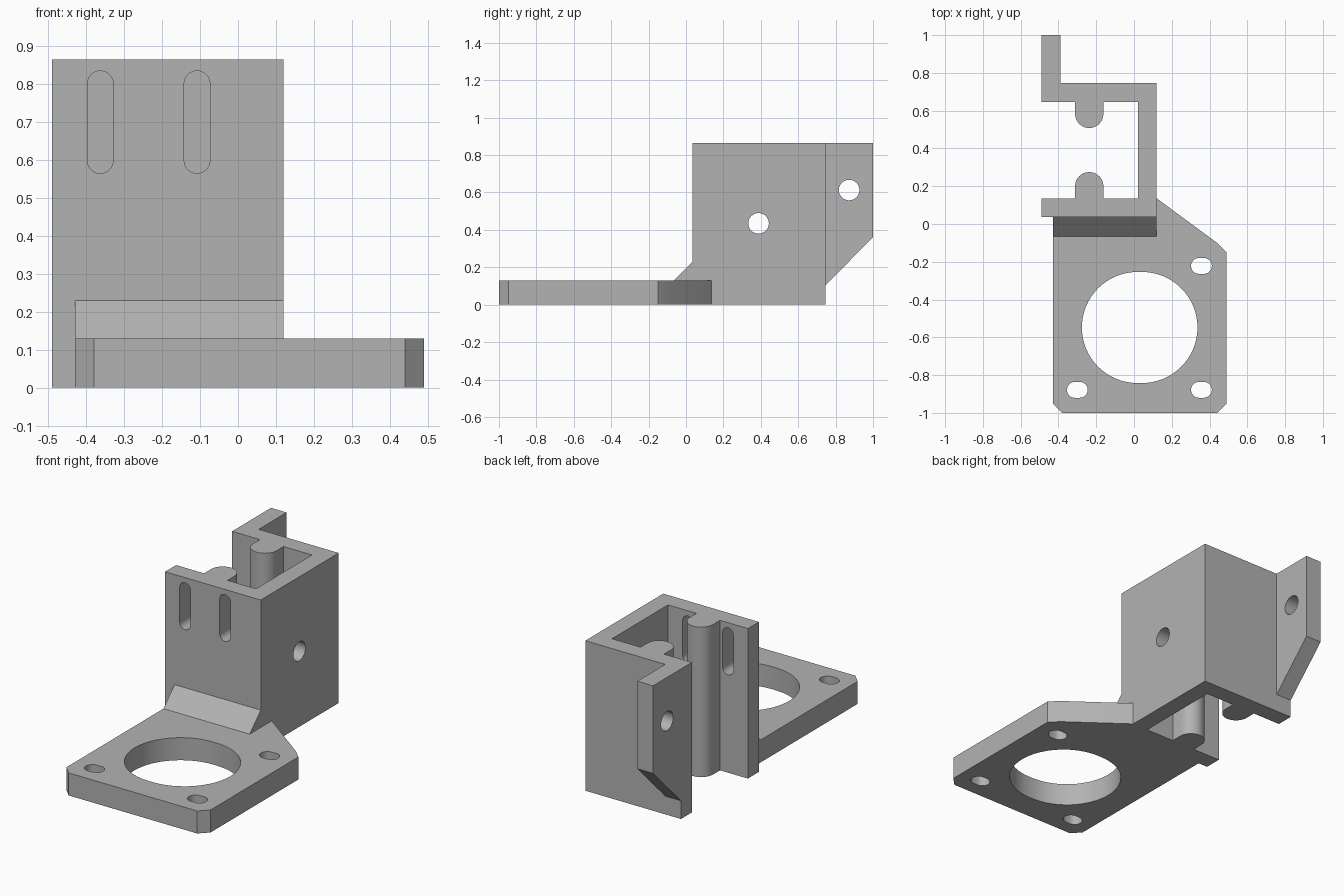
import bpy, bmesh, math
from mathutils import Vector

old = bpy.data.objects.get("Cube")
if old:
    bpy.data.objects.remove(old, do_unlink=True)

grey = bpy.data.materials.new("plain grey")
grey.use_nodes = True
COLOUR = (0.45, 0.45, 0.45, 1)
grey.diffuse_color = COLOUR
grey.node_tree.nodes["Principled BSDF"].inputs["Base Color"].default_value = COLOUR

# Maps (u, v, depth) to world for each extrusion axis
AXES = {
    "x": lambda u, v, d: Vector((d, u, v)),
    "y": lambda u, v, d: Vector((u, d, v)),
    "z": lambda u, v, d: Vector((u, v, d)),
}


def prism(name, profile, axis, start, end):
    """Extrude a closed 2D profile along an axis."""
    place = AXES[axis]
    bm = bmesh.new()
    face = bm.faces.new([bm.verts.new(place(u, v, start)) for u, v in profile])
    grown = bmesh.ops.extrude_face_region(bm, geom=[face])["geom"]
    verts = [e for e in grown if isinstance(e, bmesh.types.BMVert)]
    bmesh.ops.translate(bm, verts=verts, vec=place(0, 0, end - start))
    bmesh.ops.recalc_face_normals(bm, faces=bm.faces)
    mesh = bpy.data.meshes.new(name)
    bm.to_mesh(mesh)
    bm.free()
    mesh.materials.append(grey)
    ob = bpy.data.objects.new(name, mesh)
    bpy.context.collection.objects.link(ob)
    return ob


def arc(u, v, r, start, end, steps=16):
    return [(u + r * math.cos(math.radians(start + (end - start) * i / steps)),
             v + r * math.sin(math.radians(start + (end - start) * i / steps)))
            for i in range(steps + 1)]


def slot(u, v, r, du=0, dv=0, steps=16):
    """Round-ended slot; du or dv is the half distance between end centres."""
    turn = 90 if dv else 0
    return (arc(u + du, v + dv, r, turn - 90, turn + 90, steps)
            + arc(u - du, v - dv, r, turn + 90, turn + 270, steps))


def circle(u, v, r, steps=32):
    return arc(u, v, r, 0, 360, steps)[:-1]


TOP = 0.865
THICK = 0.13
LEFT, RIGHT = -0.49, 0.12
FRONT, BACK, WALL = 0.036, 0.746, 0.1
RIB_X, RIB_R = -0.237, 0.075

# Channel walls with the two rounded inner ribs
channel = (
    [(LEFT, FRONT), (RIGHT, FRONT), (RIGHT, BACK), (LEFT, BACK),
     (LEFT, BACK - WALL), (RIB_X - RIB_R, BACK - WALL)]
    + arc(RIB_X, 0.583, RIB_R, 180, 360)
    + [(RIB_X + RIB_R, BACK - WALL), (RIGHT - WALL, BACK - WALL),
       (RIGHT - WALL, FRONT + WALL), (RIB_X + RIB_R, FRONT + WALL)]
    + arc(RIB_X, 0.2, RIB_R, 0, 180)
    + [(RIB_X - RIB_R, FRONT + WALL), (LEFT, FRONT + WALL)]
)
bracket = prism("motor_bracket", channel, "z", 0, TOP)

# Flat mounting plate with trimmed corners
plate = prism("mounting_plate", [
    (-0.43, -0.95), (-0.38, -1), (0.44, -1), (0.49, -0.95), (0.49, -0.15),
    (0.44, -0.1), (RIGHT, FRONT + WALL), (0.1, 0.08), (-0.43, 0.08)], "z", 0, THICK)

# Sloped fillet between plate and front wall
fillet = prism("fillet", [
    (-0.065, 0.05), (0.08, 0.05), (0.08, 0.23), (FRONT, 0.23), (-0.065, THICK)],
    "x", -0.43, RIGHT)

# Rear fixing tab with a sloped underside
tab = prism("rear_tab", [
    (0.7, 0.105), (BACK, 0.105), (1, 0.36), (1, TOP), (0.7, TOP)],
    "x", LEFT, LEFT + WALL)

# Cutters: plate bore, corner slots, front wall slots, side holes
cutters = [prism("bore_cutter", slot(0.03, -0.548, 0.294, du=0.012, steps=32),
                 "z", -0.1, 0.4)]
for x, y in ((0.357, -0.222), (0.357, -0.878), (-0.3, -0.878)):
    cutters.append(prism("corner_slot_cutter", slot(x, y, 0.042, du=0.013), "z", -0.1, 0.4))
for x in (-0.363, -0.108):
    cutters.append(prism("wall_slot_cutter", slot(x, 0.7, 0.034, dv=0.101),
                         "y", -0.1, FRONT + WALL + 0.04))
cutters.append(prism("side_hole_cutter", circle(0.388, 0.435, 0.055), "x", -0.1, 0.3))
cutters.append(prism("tab_hole_cutter", circle(0.872, 0.613, 0.055), "x", -0.6, -0.3))

# Merge the parts, then cut the openings
helpers = [(plate, "UNION"), (fillet, "UNION"), (tab, "UNION")]
helpers += [(c, "DIFFERENCE") for c in cutters]
for ob, operation in helpers:
    ob.hide_render = True
    mod = bracket.modifiers.new(ob.name, "BOOLEAN")
    mod.operation = operation
    mod.solver = "EXACT"
    mod.object = ob

bpy.context.view_layer.update()
graph = bpy.context.evaluated_depsgraph_get()
solid = bpy.data.meshes.new_from_object(bracket.evaluated_get(graph))
bracket.modifiers.clear()
bracket.data = solid
for ob, _ in helpers:
    bpy.data.objects.remove(ob, do_unlink=True)

# Smooth round walls, sharp edges elsewhere
bpy.ops.object.select_all(action="DESELECT")
bracket.select_set(True)
bpy.context.view_layer.objects.active = bracket
bpy.ops.object.shade_smooth_by_angle(angle=math.radians(25))
